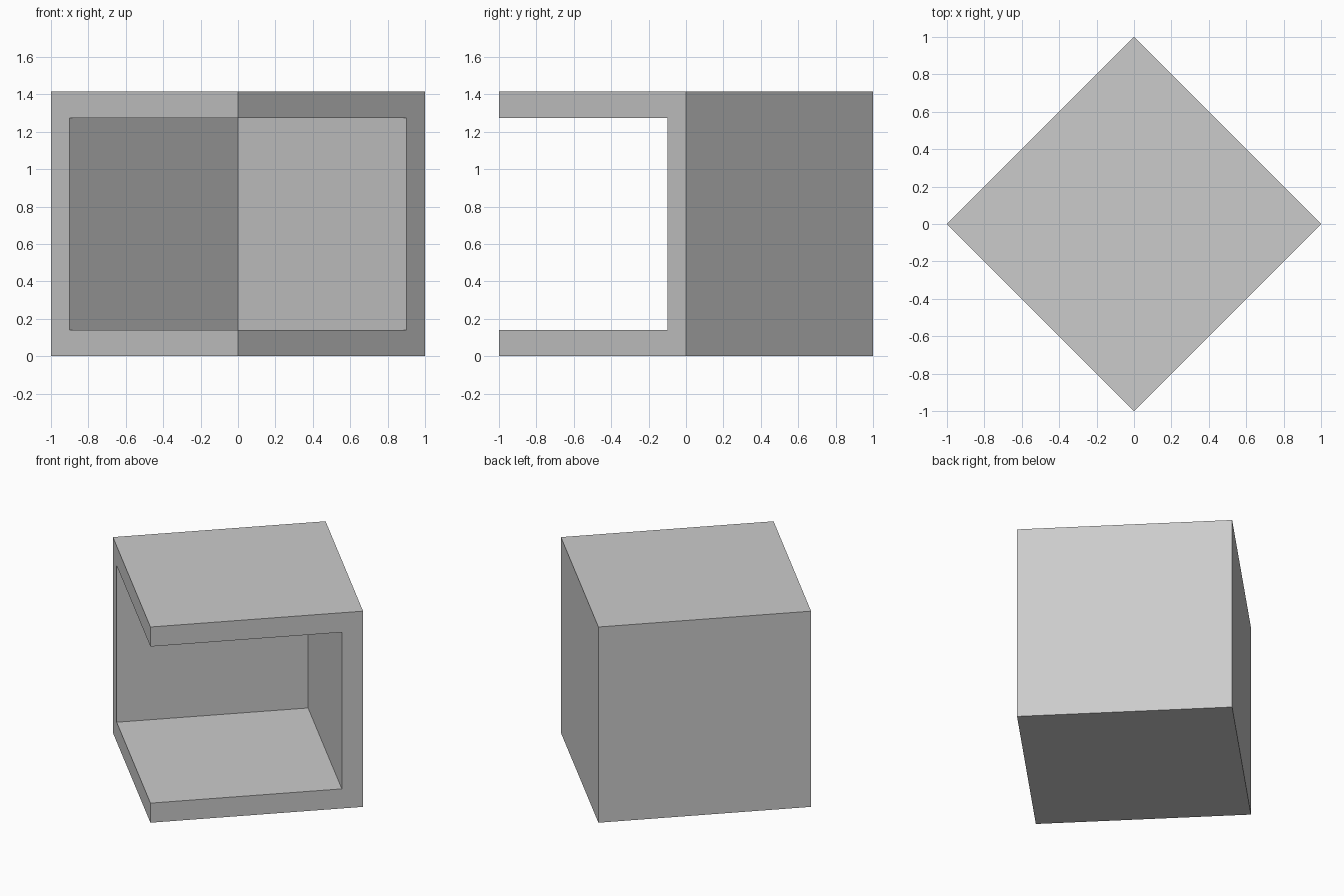
import bpy
from math import sqrt

if "Cube" in bpy.data.objects:
    bpy.data.objects.remove(bpy.data.objects["Cube"])

SIDE = sqrt(2)       # edge length of the cube
WALL = SIDE / 10     # thickness of walls, floor and ceiling


def diamond_prism(name, y, z0, z1):
    # Square prism with its corners on the x and y axes
    bpy.ops.mesh.primitive_cylinder_add(
        vertices=4, radius=1, depth=z1 - z0, location=(0, y, (z0 + z1) / 2))
    obj = bpy.context.object
    obj.name = name
    return obj


# Hollow opening running out through both front faces
cutter = diamond_prism("opening_cutter", -0.2, WALL, SIDE - WALL)
cutter.hide_render = True

# Cube shell with two back walls, floor and roof
shell = diamond_prism("open_cube_shell", 0, 0, SIDE)
cut = shell.modifiers.new("opening", 'BOOLEAN')
cut.operation = 'DIFFERENCE'
cut.solver = 'EXACT'
cut.object = cutter
bpy.ops.object.modifier_apply(modifier=cut.name)
bpy.data.objects.remove(cutter, do_unlink=True)
